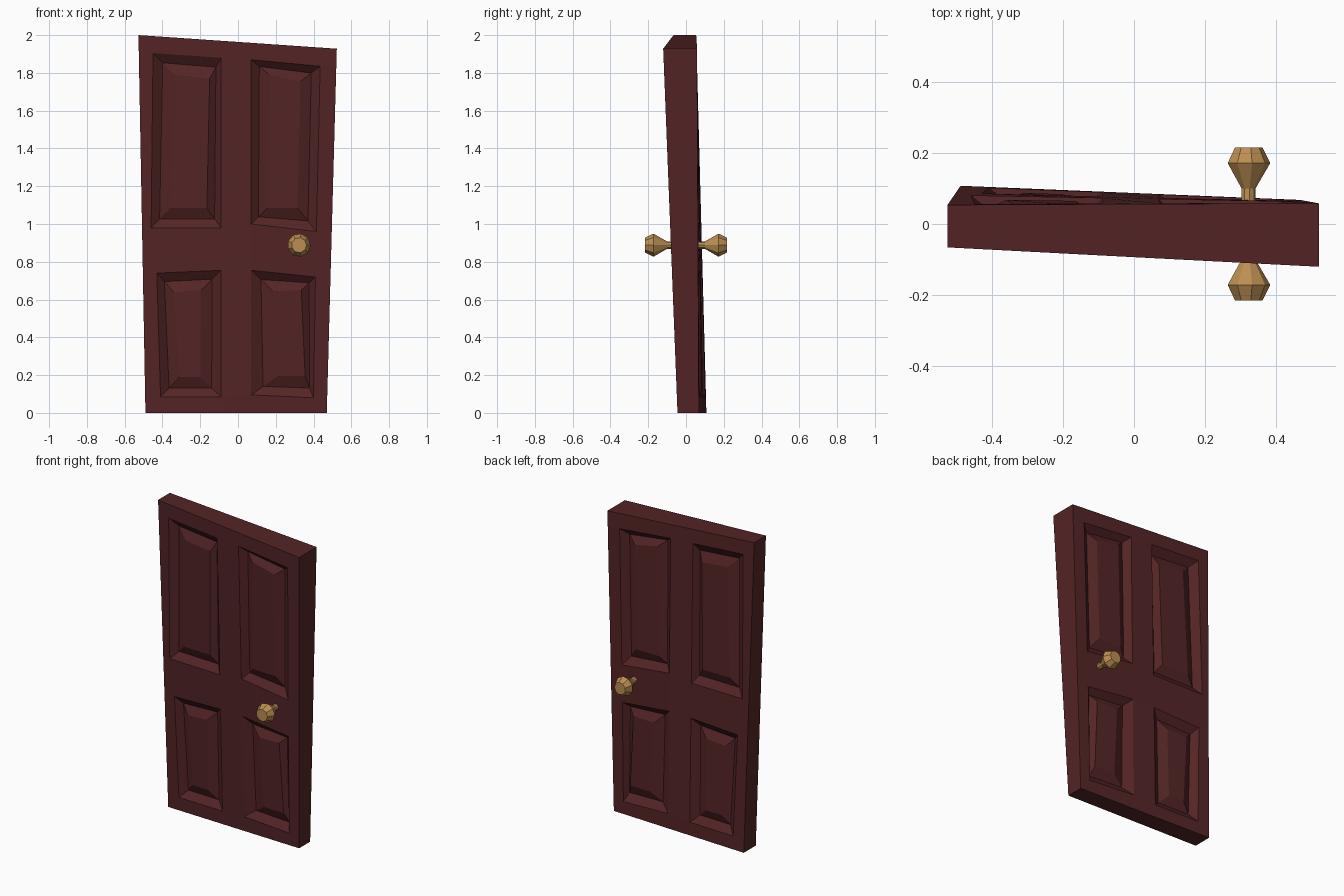
import bpy, bmesh, math
from mathutils import Vector

if "Cube" in bpy.data.objects:
    bpy.data.objects.remove(bpy.data.objects["Cube"])


def material(name, rgb):
    m = bpy.data.materials.new(name)
    m.diffuse_color = (*rgb, 1)
    m.use_nodes = True
    m.node_tree.nodes["Principled BSDF"].inputs["Base Color"].default_value = m.diffuse_color
    return m


RED = material("dark red paint", (0.088, 0.018, 0.019))
BRASS = material("brass", (0.50, 0.27, 0.085))


def finish(bm, name, mat):
    bmesh.ops.recalc_face_normals(bm, faces=bm.faces)
    me = bpy.data.meshes.new(name)
    bm.to_mesh(me)
    bm.free()
    me.materials.append(mat)
    ob = bpy.data.objects.new(name, me)
    bpy.context.collection.objects.link(ob)
    return ob


# Crooked outline: corners as (x, z), bottom left, bottom right, top left, top right
BL, BR, TL, TR = [Vector(p) for p in ((-0.49, 0), (0.47, 0.0), (-0.527, 2.0), (0.523, 1.928))]
# Depth of the same corners on each face (the slab is twisted)
DEPTH = {-1: (-0.015, -0.045, -0.065, -0.122), 1: (0.108, 0.068, 0.055, 0.058)}

# Panels as (x, z) quads: bottom left, bottom right, top right, top left
OUTER = {
    (1, 1): ((-0.41, 0.085), (-0.09, 0.085), (-0.09, 0.755), (-0.43, 0.74)),
    (3, 1): ((0.07, 0.095), (0.40, 0.08), (0.41, 0.72), (0.07, 0.755)),
    (1, 3): ((-0.46, 0.98), (-0.09, 0.98), (-0.09, 1.88), (-0.45, 1.905)),
    (3, 3): ((0.07, 1.0), (0.415, 0.96), (0.435, 1.835), (0.07, 1.87)),
}
INNER = {
    (1, 1): ((-0.31, 0.19), (-0.20, 0.19), (-0.195, 0.65), (-0.34, 0.64)),
    (3, 1): ((0.21, 0.195), (0.355, 0.195), (0.335, 0.65), (0.185, 0.645)),
    (1, 3): ((-0.36, 1.085), (-0.165, 1.085), (-0.15, 1.77), (-0.335, 1.79)),
    (3, 3): ((0.155, 1.085), (0.315, 1.085), (0.33, 1.755), (0.165, 1.79)),
}


def depth(side, x, z):
    # Interpolate the twisted face between its four corners
    t = z / 1.96
    left, right = BL.x + (TL.x - BL.x) * t, BR.x + (TR.x - BR.x) * t
    s = (x - left) / (right - left)
    a, b, c, d = DEPTH[side]
    return (a * (1 - s) + b * s) * (1 - t) + (c * (1 - s) + d * s) * t


def door():
    bm = bmesh.new()
    borders = []
    for side in (-1, 1):
        def vert(p, sink=0.0):
            return bm.verts.new((p[0], depth(side, *p) - side * sink, p[1]))

        # 6 x 6 lattice: panel corners inside, door edges around them
        g = {}
        for (i, j), q in OUTER.items():
            for (di, dj), p in zip(((0, 0), (1, 0), (1, 1), (0, 1)), q):
                g[i + di, j + dj] = vert(p)
        for k in range(6):
            zf = (0, 0.04, 0.375, 0.495, 0.95, 1)[k]
            xf = (0, 0.08, 0.42, 0.57, 0.92, 1)[k]
            g.setdefault((0, k), None)
            g[0, k] = vert(BL.lerp(TL, zf))
            g[5, k] = vert(BR.lerp(TR, zf))
            if 0 < k < 5:
                g[k, 0] = vert(BL.lerp(BR, xf))
                g[k, 5] = vert(TL.lerp(TR, xf))
        # Stiles and rails, with sunken grooves and raised panel centres
        for i in range(5):
            for j in range(5):
                ring = [g[i, j], g[i + 1, j], g[i + 1, j + 1], g[i, j + 1]]
                if (i, j) in OUTER:
                    pairs = [(Vector(o), Vector(n)) for o, n in zip(OUTER[i, j], INNER[i, j])]
                    for f, sink in ((0.45, 0.035), (1.0, 0.008)):
                        new = [vert(o.lerp(n, f), sink) for o, n in pairs]
                        for k in range(4):
                            m = (k + 1) % 4
                            bm.faces.new((ring[k], ring[m], new[m], new[k]))
                        ring = new
                bm.faces.new(ring)
        borders.append([g[k, 0] for k in range(5)] + [g[5, k] for k in range(5)]
                       + [g[k, 5] for k in range(5, 0, -1)] + [g[0, k] for k in range(5, 0, -1)])
    # Door edges
    f, b = borders
    for k in range(len(f)):
        m = (k + 1) % len(f)
        bm.faces.new((f[k], f[m], b[m], b[k]))
    return finish(bm, "door_slab", RED)


def knob(name, side):
    # Faceted turned knob: (radius, distance from the door's middle)
    profile = ((0.022, 0.04), (0.02, 0.10), (0.062, 0.172), (0.04, 0.216))
    n = 9
    bm = bmesh.new()
    rings = [[bm.verts.new((0.323 + r * math.cos(2 * math.pi * k / n), side * y,
                            0.888 + r * math.sin(2 * math.pi * k / n))) for k in range(n)]
             for r, y in profile]
    for a, b in zip(rings, rings[1:]):
        for k in range(n):
            m = (k + 1) % n
            bm.faces.new((a[k], a[m], b[m], b[k]))
    bm.faces.new(rings[0])
    bm.faces.new(rings[-1])
    return finish(bm, name, BRASS)


door()
knob("front_knob", -1)
knob("back_knob", 1)
